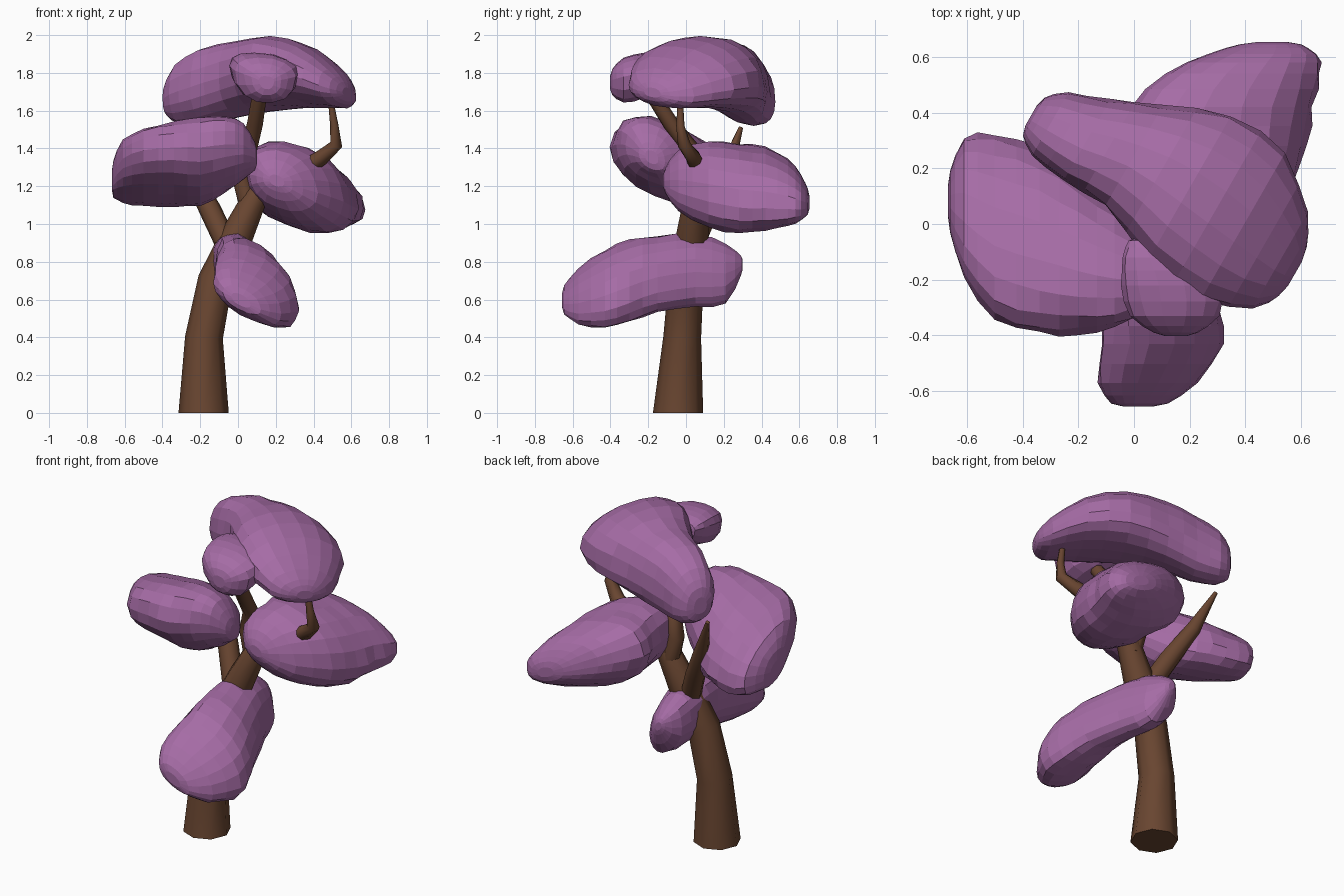
import bpy, bmesh, math, random
from mathutils import Vector

random.seed(4)


def material(name, rgb):
    m = bpy.data.materials.new(name)
    m.diffuse_color = (*rgb, 1)
    return m


PURPLE = material("purple_leaves", (0.38, 0.15, 0.38))
BROWN = material("brown_bark", (0.14, 0.06, 0.03))


def loft(name, rings, mat):
    """Skin a list of vertex rings and close both ends."""
    bm = bmesh.new()
    rows = [[bm.verts.new(p) for p in ring] for ring in rings]
    n = len(rows[0])
    for a, b in zip(rows, rows[1:]):
        for i in range(n):
            j = (i + 1) % n
            bm.faces.new((a[i], a[j], b[j], b[i]))
    bm.faces.new(rows[0][::-1])
    bm.faces.new(rows[-1])
    bmesh.ops.recalc_face_normals(bm, faces=bm.faces)
    me = bpy.data.meshes.new(name)
    bm.to_mesh(me)
    bm.free()
    me.materials.append(mat)
    ob = bpy.data.objects.new(name, me)
    bpy.context.collection.objects.link(ob)
    return ob


def refine(st):
    """Add a smooth in-between station to each gap."""
    out = []
    for k in range(len(st) - 1):
        a, b, c, d = st[max(k - 1, 0)], st[k], st[k + 1], st[min(k + 2, len(st) - 1)]
        out += [b, tuple((9 * (q + r) - p - s) / 16 for p, q, r, s in zip(a, b, c, d))]
    return out + [st[-1]]


def dome(end, inner):
    """Small ring just beyond the end ring, rounding it off."""
    e, i = Vector(end[:3]), Vector(inner[:3])
    p = e + (e - i).normalized() * 0.012
    return (*p, end[3] * 0.5, end[4] * 0.5)


def leaf_clump(name, side, shear, flat, stations, n=18):
    """stations: x, y, z, half width along side, half height.
    flat > 0 puts the widest line low (flat underside), < 0 high."""
    side = Vector(side).normalized()
    st = refine(stations)
    st = [dome(st[0], st[1])] + st + [dome(st[-1], st[-2])]
    rings = []
    for x, y, z, w, h in st:
        ring = []
        for i in range(n):
            a = 2 * math.pi * i / n
            c, s = math.cos(a), math.sin(a)
            k = random.uniform(0.97, 1.02)
            u = math.copysign(abs(c) ** 0.9, c) * w * k
            v = math.copysign(abs(s) ** 0.9, s) * h * k
            v = v * (1 + flat if v > 0 else 1 - flat) - flat * h + shear * u
            ring.append(Vector((x, y, z)) + side * u + Vector((0, 0, v)))
        rings.append(ring)
    return loft(name, rings, PURPLE)


def limb(name, path, n=8):
    """path: x, y, z, radius; first ring lies level for the trunk."""
    pts = [Vector(p[:3]) for p in path]
    rings = []
    for k, p in enumerate(pts):
        t = pts[min(k + 1, len(pts) - 1)] - pts[max(k - 1, 0)]
        if k == 0 and p.z == 0:
            t = Vector((0, 0, 1))
        t.normalize()
        u = Vector((0, 1, 0)).cross(t).normalized()
        v = t.cross(u)
        r = path[k][3]
        rings.append([p + r * (math.cos(a) * u + math.sin(a) * v)
                      for a in (2 * math.pi * i / n for i in range(n))])
    ob = loft(name, rings, BROWN)
    bpy.ops.object.select_all(action='DESELECT')
    ob.select_set(True)
    bpy.context.view_layer.objects.active = ob
    bpy.ops.object.shade_smooth_by_angle(angle=math.radians(50))
    return ob


# Trunk and branches
limb("trunk", [(-0.182, -0.042, 0, 0.133), (-0.18, -0.02, 0.4, 0.1),
               (-0.12, 0.0, 0.70, 0.093), (0.0, 0.035, 0.95, 0.085),
               (0.09, 0.055, 1.14, 0.066), (0.15, 0.08, 1.24, 0.04)])
limb("left_branch", [(-0.04, 0.02, 0.85, 0.06), (-0.15, 0.12, 1.08, 0.058),
                     (-0.25, 0.21, 1.27, 0.045), (-0.35, 0.29, 1.51, 0.012)])
limb("middle_branch", [(0.07, 0.06, 1.06, 0.055), (0.02, 0.07, 1.24, 0.05),
                       (0.05, 0.05, 1.37, 0.045), (0.09, -0.08, 1.53, 0.042),
                       (0.12, -0.2, 1.72, 0.038)])
limb("right_branch", [(0.1, 0.06, 1.13, 0.05), (0.28, 0.08, 1.25, 0.045),
                      (0.44, 0.04, 1.35, 0.042), (0.52, -0.01, 1.42, 0.034),
                      (0.51, -0.03, 1.52, 0.022), (0.49, -0.03, 1.66, 0.014)])

# Leaf clumps
leaf_clump("lower_leaves", (1, 0, 0), -0.45, 0.12, [
    (-0.02, 0.29, 0.78, 0.04, 0.05), (-0.01, 0.21, 0.74, 0.11, 0.15),
    (0.01, 0.05, 0.755, 0.15, 0.18), (0.06, -0.15, 0.74, 0.18, 0.18),
    (0.09, -0.30, 0.70, 0.21, 0.19), (0.10, -0.43, 0.66, 0.22, 0.175),
    (0.05, -0.57, 0.62, 0.18, 0.12), (0.02, -0.645, 0.60, 0.10, 0.06)])
leaf_clump("left_leaves", (0, 1, 0), -0.33, 0.12, [
    (-0.66, 0.08, 1.24, 0.11, 0.09), (-0.61, 0.06, 1.28, 0.25, 0.14),
    (-0.50, -0.01, 1.30, 0.33, 0.165), (-0.34, -0.06, 1.32, 0.335, 0.19),
    (-0.20, -0.11, 1.335, 0.285, 0.21), (-0.07, -0.15, 1.37, 0.22, 0.185),
    (0.03, -0.17, 1.385, 0.15, 0.14), (0.09, -0.18, 1.36, 0.07, 0.07)])
leaf_clump("right_leaves", (1, 0, 0), -0.27, 0.1, [
    (0.21, -0.11, 1.23, 0.08, 0.06), (0.24, -0.04, 1.23, 0.18, 0.155),
    (0.30, 0.12, 1.21, 0.26, 0.215), (0.32, 0.28, 1.19, 0.30, 0.22),
    (0.32, 0.42, 1.19, 0.325, 0.20), (0.39, 0.54, 1.17, 0.28, 0.155),
    (0.46, 0.61, 1.14, 0.20, 0.105), (0.49, 0.645, 1.12, 0.11, 0.06)])
leaf_clump("top_leaves", (0.5, 0.87, 0), -0.15, 0.15, [
    (-0.36, 0.385, 1.66, 0.08, 0.10), (-0.30, 0.36, 1.69, 0.13, 0.165),
    (-0.17, 0.30, 1.73, 0.17, 0.20), (0.00, 0.245, 1.77, 0.21, 0.195),
    (0.20, 0.13, 1.80, 0.30, 0.19), (0.39, -0.01, 1.78, 0.30, 0.155),
    (0.525, -0.13, 1.72, 0.20, 0.10), (0.57, -0.17, 1.70, 0.10, 0.05)])
leaf_clump("small_leaves", (1, 0, 0), -0.1, -0.3, [
    (0.15, -0.39, 1.75, 0.08, 0.07), (0.145, -0.33, 1.76, 0.16, 0.12),
    (0.135, -0.22, 1.785, 0.18, 0.12), (0.09, -0.12, 1.81, 0.13, 0.09),
    (0.05, -0.06, 1.83, 0.07, 0.05)], n=14)
